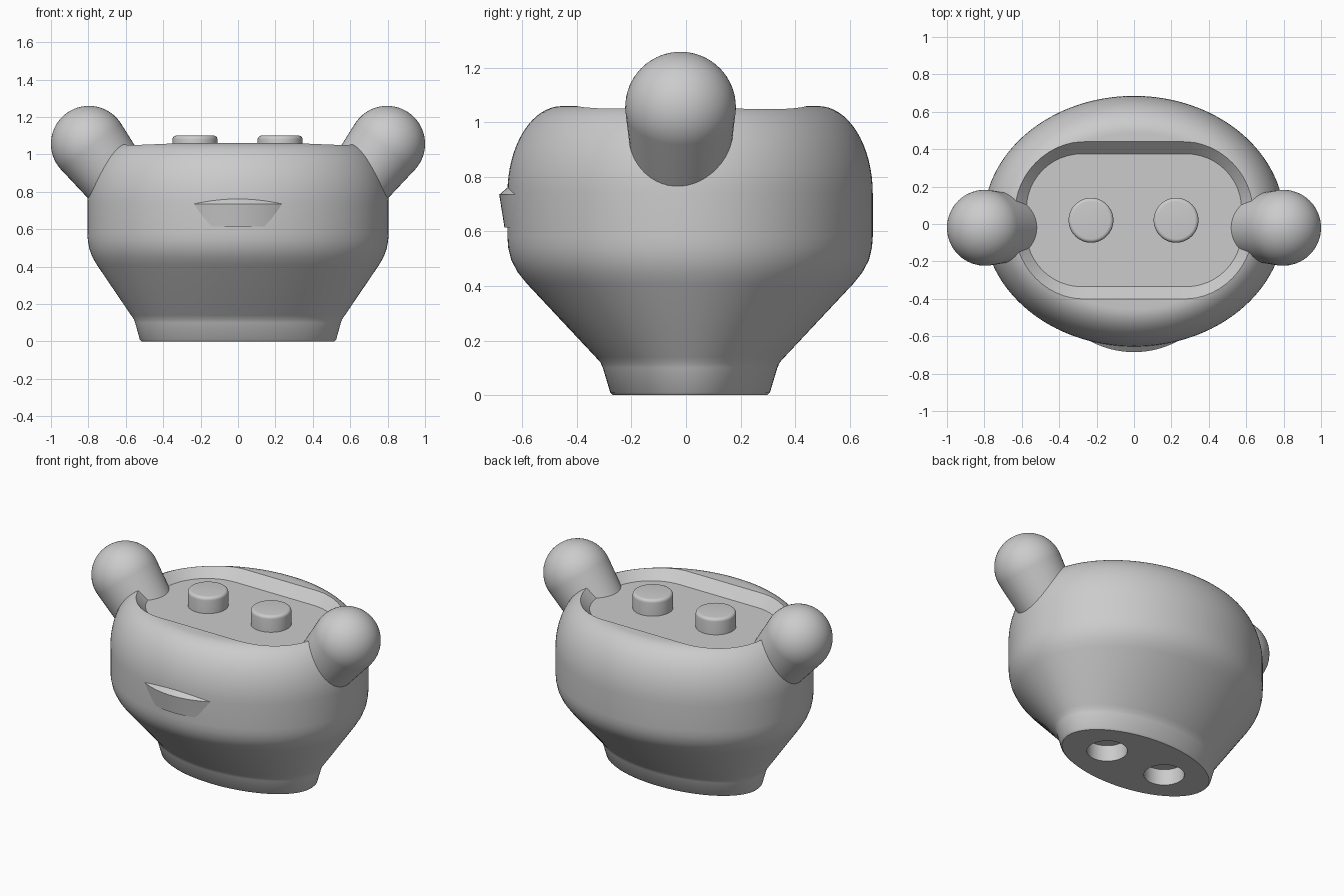
import bpy, bmesh, math
from mathutils import Matrix, Vector

if "Cube" in bpy.data.objects:
    bpy.data.objects.remove(bpy.data.objects["Cube"], do_unlink=True)

grey = bpy.data.materials.new("light_grey")
grey.use_nodes = True
COLOUR = (0.6, 0.6, 0.6, 1)
grey.diffuse_color = COLOUR
grey.node_tree.nodes["Principled BSDF"].inputs["Base Color"].default_value = COLOUR


def loft(name, rings, matrix=Matrix()):
    """Skin a stack of closed rings and cap both ends."""
    bm = bmesh.new()
    loops = [[bm.verts.new(p) for p in ring] for ring in rings]
    n = len(loops[0])
    for a, b in zip(loops, loops[1:]):
        for i in range(n):
            j = (i + 1) % n
            bm.faces.new((a[i], a[j], b[j], b[i]))
    bm.faces.new(loops[0][::-1])
    bm.faces.new(loops[-1])
    bm.transform(matrix)
    bmesh.ops.recalc_face_normals(bm, faces=bm.faces)
    mesh = bpy.data.meshes.new(name)
    bm.to_mesh(mesh)
    bm.free()
    mesh.materials.append(grey)
    obj = bpy.data.objects.new(name, mesh)
    bpy.context.collection.objects.link(obj)
    return obj


def ellipse(rx, ry, z, n=64):
    return [(rx * math.cos(i * math.tau / n), ry * math.sin(i * math.tau / n), z)
            for i in range(n)]


def rounded_rect(hx, hy, r, z, steps=12):
    pts = []
    for q, (sx, sy) in enumerate(((1, 1), (-1, 1), (-1, -1), (1, -1))):
        for i in range(steps + 1):
            a = (q + i / steps) * math.pi / 2
            pts.append((sx * (hx - r) + r * math.cos(a),
                        sy * (hy - r) + r * math.sin(a), z))
    return pts


def activate(obj):
    bpy.ops.object.select_all(action='DESELECT')
    obj.select_set(True)
    bpy.context.view_layer.objects.active = obj


def smooth(obj, angle=32):
    activate(obj)
    bpy.ops.object.shade_smooth_by_angle(angle=math.radians(angle))


def cut(obj, cutter):
    activate(obj)
    mod = obj.modifiers.new("cut", 'BOOLEAN')
    mod.operation = 'DIFFERENCE'
    mod.solver = 'EXACT'
    mod.object = cutter
    bpy.ops.object.modifier_apply(modifier=mod.name)
    bpy.data.objects.remove(cutter, do_unlink=True)


# Body: neck, flared belly and a rounded shoulder
profile = [(0.515, 0.283, 0), (0.525, 0.293, 0.01), (0.55, 0.32, 0.1),
           (0.558, 0.329, 0.12), (0.572, 0.347, 0.14), (0.755, 0.6, 0.41),
           (0.778, 0.632, 0.45), (0.795, 0.656, 0.495), (0.803, 0.667, 0.54),
           (0.805, 0.67, 0.58)]
for i in range(17):
    a = i / 16 * math.pi / 2
    inset = 0.2 * (1 - math.cos(a))
    profile.append((0.805 - inset, 0.67 - inset, 0.74 + 0.32 * math.sin(a)))
body = loft("body", [ellipse(rx, ry, z, 128) for rx, ry, z in profile],
            Matrix.Translation((0, 0.015, 0)))

# Sloped recess in the top
FLOOR = 0.995
recess = loft("recess_cutter", [rounded_rect(0.575 + d, 0.355 + d, 0.295 + d, FLOOR + d)
                                for d in (0, 0.2)],
              Matrix.Translation((0, 0.02, 0)))
cut(body, recess)

# Sockets in the underside
for x in (-0.22, 0.22):
    cut(body, loft("socket_cutter", [ellipse(0.12, 0.12, z) for z in (-0.1, 0.105)],
                   Matrix.Translation((x, 0.015, 0))))
smooth(body)

# Studs on the recess floor
for name, x in (("right_stud", -0.23), ("left_stud", 0.225)):
    rings = [ellipse(0.12, 0.12, FLOOR - 0.02)]
    for i in range(6):
        a = i / 5 * math.pi / 2
        r = 0.1 + 0.02 * math.cos(a)
        rings.append(ellipse(r, r, 1.08 + 0.02 * math.sin(a)))
    smooth(loft(name, rings, Matrix.Translation((x, 0.02, 0))))

# Arms: tapered limbs with a ball end, leaning outwards
BALL = 0.203
limb = [(0.16, -0.45)]
for i in range(25):
    a = math.radians(-5 + 94 * i / 24)
    limb.append((BALL * math.cos(a), BALL * math.sin(a)))
for name, side in (("right_arm", -1), ("left_arm", 1)):
    lean = Vector((0.61 * side, 0, 0.79)).to_track_quat('Z', 'Y').to_matrix().to_4x4()
    place = Matrix.Translation((0.797 * side, -0.02, 1.056))
    smooth(loft(name, [ellipse(r, r, z, 48) for r, z in limb], place @ lean))

# Lip: a bowed ledge on the front
lip = [(0.478, 0.615), (0.481, 0.635), (0.497, 0.735), (0.462, 0.765)]
smooth(loft("lip", [ellipse(r, r, z, 128) for r, z in lip],
            Matrix.Translation((0, -0.188, 0))))
